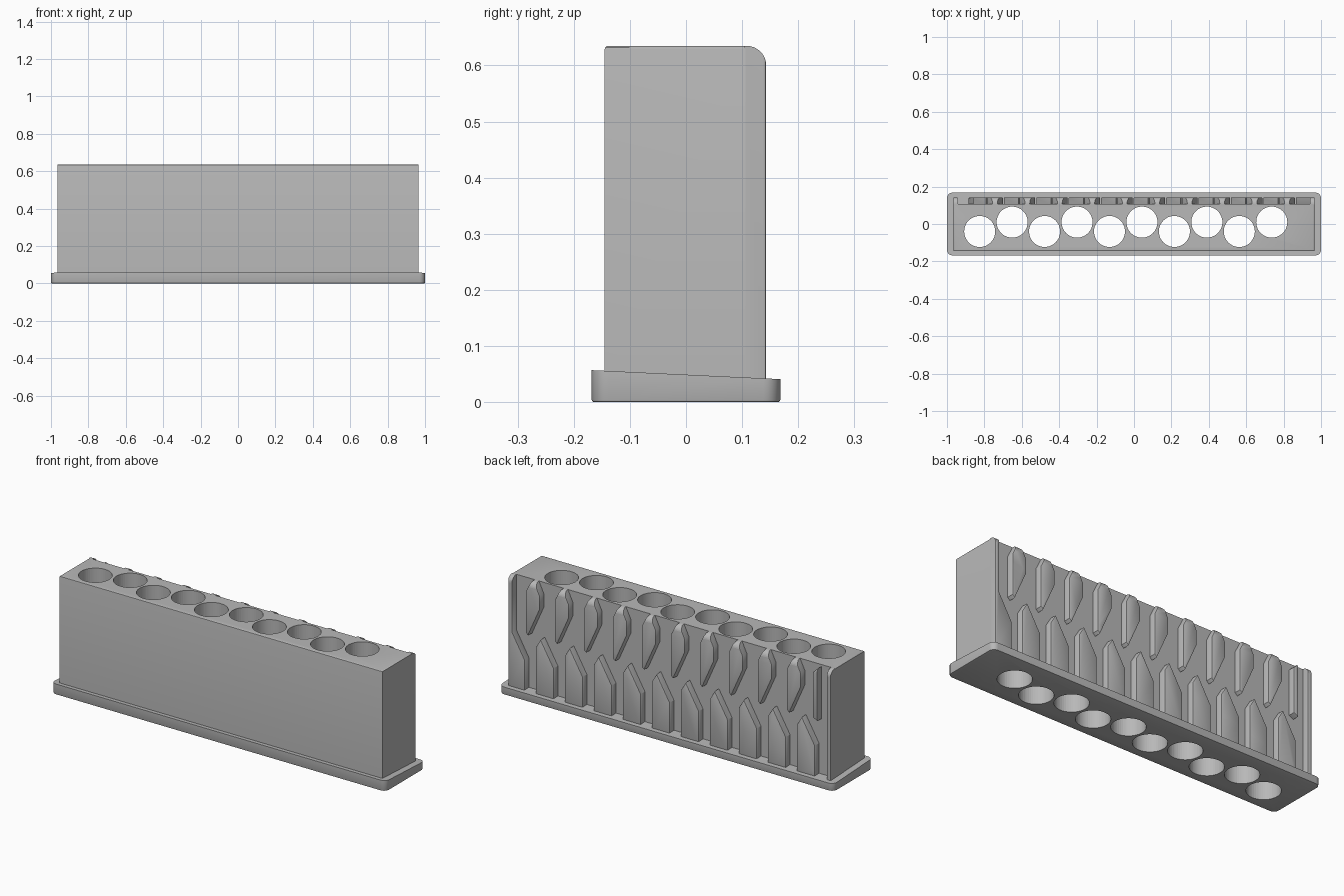
import bpy, bmesh
from math import sin, cos, pi

if "Cube" in bpy.data.objects:
    bpy.data.objects.remove(bpy.data.objects["Cube"])

grey = bpy.data.materials.new("plain grey")
grey.use_nodes = True
colour = (0.48, 0.48, 0.48, 1)
grey.diffuse_color = colour
grey.node_tree.nodes["Principled BSDF"].inputs["Base Color"].default_value = colour

PITCH = 0.1735
HALF = 0.965
FACE_Y = 0.143     # outer surface of the raised relief
WALL_Y = 0.106     # back wall behind the relief


def make_object(name, bm):
    bmesh.ops.recalc_face_normals(bm, faces=bm.faces)
    mesh = bpy.data.meshes.new(name)
    bm.to_mesh(mesh)
    bm.free()
    mesh.materials.append(grey)
    ob = bpy.data.objects.new(name, mesh)
    bpy.context.collection.objects.link(ob)
    return ob


def prism(bm, points, offset):
    """Extrude a closed loop of points and return the far cap."""
    face = bm.faces.new([bm.verts.new(p) for p in points])
    ext = bmesh.ops.extrude_face_region(bm, geom=[face])["geom"]
    bmesh.ops.translate(bm, vec=offset, verts=[e for e in ext if isinstance(e, bmesh.types.BMVert)])
    return next(e for e in ext if isinstance(e, bmesh.types.BMFace))


def bevel(bm, edges, size, segments):
    bmesh.ops.bevel(bm, geom=edges, offset=size, segments=segments, affect='EDGES', profile=0.5)


def boolean(ob, cutter, operation):
    mod = ob.modifiers.new(operation.title(), 'BOOLEAN')
    mod.object = cutter
    mod.operation = operation
    mod.solver = 'EXACT'
    cutter.hide_render = True
    cutter.hide_viewport = True


def smooth(ob):
    bpy.ops.object.select_all(action='DESELECT')
    ob.select_set(True)
    bpy.context.view_layer.objects.active = ob
    bpy.ops.object.shade_smooth_by_angle(angle=pi / 6)


# Cutter for the two staggered rows of through holes
bm = bmesh.new()
for i in range(10):
    cx, cy = -0.825 + PITCH * i, 0.01 if i % 2 else -0.04
    ring = [(cx + 0.083 * cos(k * pi / 24), cy + 0.083 * sin(k * pi / 24), -0.2) for k in range(48)]
    prism(bm, ring, (0, 0, 1.2))
holes = make_object("hole_cutter", bm)

# Base plinth with a top sloping down to the back
bm = bmesh.new()
prism(bm, [(-1, -0.168, 0), (-1, 0.168, 0), (-1, 0.168, 0.041), (-1, -0.168, 0.057)], (2, 0, 0))
upright = [e for e in bm.edges if abs(e.verts[0].co.z - e.verts[1].co.z) > 0.03]
bevel(bm, upright, 0.03, 6)
bevel(bm, [e for e in bm.edges if all(v.co.z < 0.001 for v in e.verts)], 0.004, 2)
base = make_object("base_plinth", bm)

# Main block
bm = bmesh.new()
corners = [(-HALF, -0.145, 0.02), (HALF, -0.145, 0.02), (HALF, WALL_Y, 0.02), (-HALF, WALL_Y, 0.02)]
prism(bm, corners, (0, 0, 0.615))
rim = [e for e in bm.edges if all(v.co.z > 0.6 for v in e.verts)
       and not all(v.co.y > 0 for v in e.verts)]
bevel(bm, rim, 0.006, 3)
block = make_object("main_block", bm)

for part in (base, block):
    boolean(part, holes, 'DIFFERENCE')

# Raised relief on the back wall
relief_bm = bmesh.new()


def plate(outline, shift=0):
    points = [(x - shift, WALL_Y - 0.002, z) for x, z in outline]
    cap = prism(relief_bm, points, (0, FACE_Y - WALL_Y + 0.002, 0))
    bevel(relief_bm, list(cap.edges), 0.005, 2)


lower = [(0.8, 0.02), (0.8, 0.29), (0.77, 0.34), (0.692, 0.206), (0.692, 0.02)]
upper = [(0.86, 0.355), (0.86, 0.575), (0.818, 0.66), (0.776, 0.575), (0.776, 0.5), (0.846, 0.342)]
for i in range(10):
    plate(lower, i * PITCH)
    plate(upper, i * PITCH)
# Cut-off plates and rails at both ends
plate([(HALF, 0.02), (HALF, 0.7), (0.94, 0.7), (0.94, 0.335), (0.866, 0.206), (0.866, 0.02)])
plate([(-HALF, 0.02), (-HALF, 0.7), (-0.942, 0.7), (-0.942, 0.02)])
plate([(-0.858, 0.355), (-0.858, 0.6), (-0.884, 0.625), (-0.884, 0.342)])
relief = make_object("back_relief", relief_bm)

# Rounded top envelope trims the relief
bm = bmesh.new()
arc = [(0.108 + 0.035 * cos(k * pi / 16), 0.6 + 0.035 * sin(k * pi / 16)) for k in range(9)]
side = [(0.05, 0), (FACE_Y, 0)] + arc + [(0.05, 0.635)]
prism(bm, [(-1.1, y, z) for y, z in side], (2.2, 0, 0))
envelope = make_object("relief_envelope", bm)
boolean(relief, envelope, 'INTERSECT')

for part in (base, block, relief):
    smooth(part)
